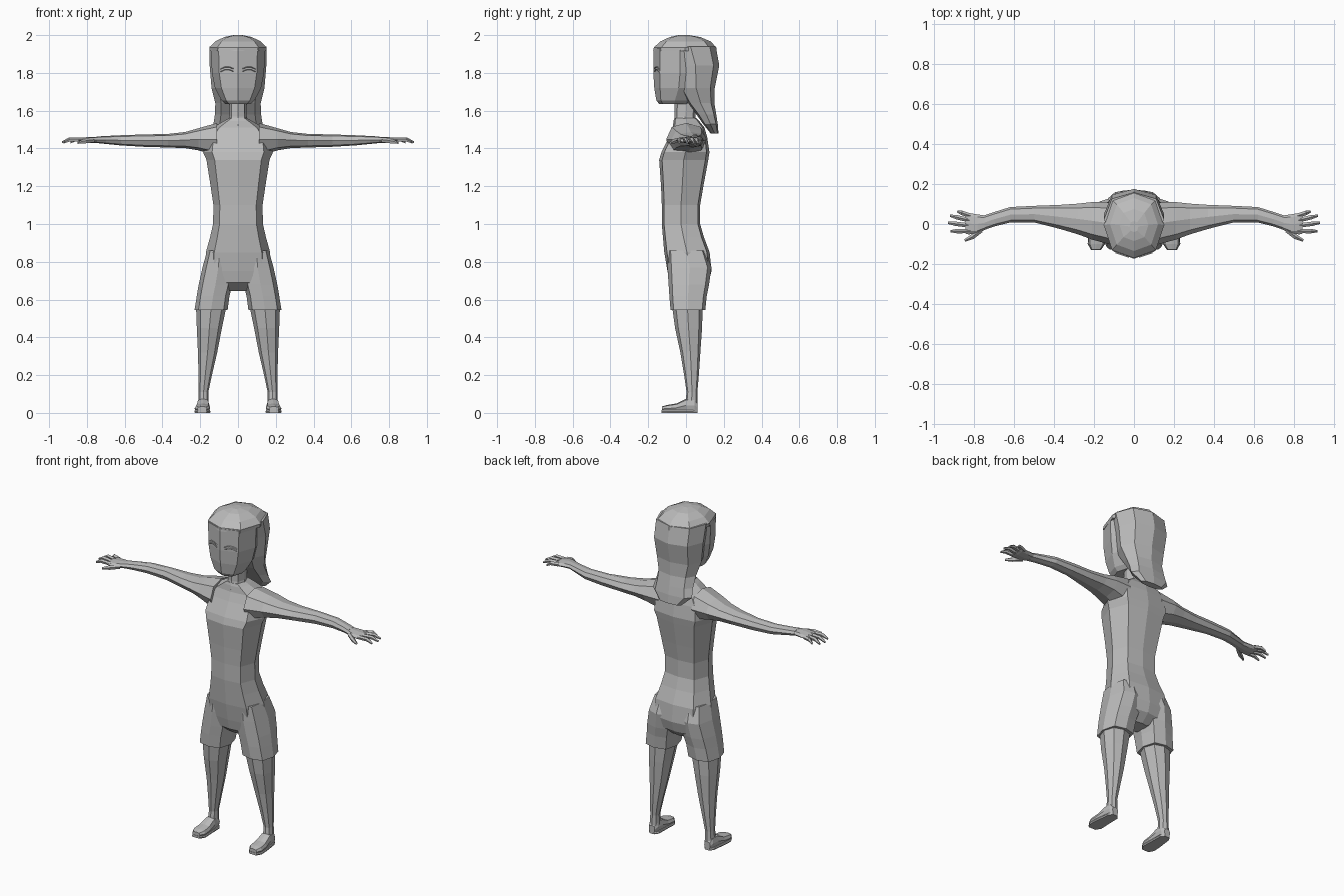
import bpy, bmesh, math
from mathutils import Vector

skin = bpy.data.materials.new("plain grey")
skin.diffuse_color = (0.5, 0.5, 0.5, 1)


def finish(name, bm, mirror=False):
    bmesh.ops.recalc_face_normals(bm, faces=bm.faces)
    me = bpy.data.meshes.new(name)
    bm.to_mesh(me)
    bm.free()
    me.materials.append(skin)
    ob = bpy.data.objects.new(name, me)
    bpy.context.collection.objects.link(ob)
    if mirror:
        ob.modifiers.new("mirror", 'MIRROR').use_axis[0] = True
    return ob


def bridge(name, rings, mirror=False):
    """Skin a list of point rings and cap both ends."""
    bm = bmesh.new()
    loops = [[bm.verts.new(p) for p in r] for r in rings]
    n = len(loops[0])
    for a, b in zip(loops, loops[1:]):
        for i in range(n):
            j = (i + 1) % n
            bm.faces.new((a[i], a[j], b[j], b[i]))
    bm.faces.new(loops[0])
    bm.faces.new(loops[-1])
    return finish(name, bm, mirror)


def loft(name, axis, sections, k=(0.72, 0.76), mirror=False):
    """Eight-sided sections (position, a0, a1, b0, b1) stacked along an axis."""
    kx, ky = k
    unit = [(0, -1), (kx, -ky), (1, 0), (kx, ky), (0, 1), (-kx, ky), (-1, 0), (-kx, -ky)]
    rings = []
    for p, a0, a1, b0, b1 in sections:
        ring = []
        for u, v in unit:
            c = [(a0 + a1) / 2 + u * (a1 - a0) / 2, (b0 + b1) / 2 + v * (b1 - b0) / 2]
            c.insert(axis, p)
            ring.append(c)
        rings.append(ring)
    return bridge(name, rings, mirror)


def centred(rows):
    return [(z, -rx, rx, f, b) for z, rx, f, b in rows]


# torso, from crotch to collar: z, half width, front, back
loft("torso", 2, centred([
    (0.645, 0.05, -0.03, 0.07), (0.69, 0.14, -0.085, 0.12),
    (0.75, 0.172, -0.098, 0.135), (0.85, 0.170, -0.115, 0.125),
    (0.93, 0.148, -0.122, 0.095), (1.0, 0.132, -0.128, 0.075),
    (1.1, 0.130, -0.128, 0.075), (1.2, 0.145, -0.132, 0.092),
    (1.34, 0.167, -0.142, 0.118), (1.38, 0.185, -0.130, 0.124),
    (1.46, 0.175, -0.090, 0.112), (1.51, 0.135, -0.070, 0.098),
    (1.545, 0.075, -0.066, 0.07), (1.56, 0.048, -0.062, 0.055)]), k=(0.74, 0.88))

# neck
loft("neck", 2, centred([(1.52, 0.06, -0.07, 0.055), (1.57, 0.046, -0.06, 0.05),
                         (1.68, 0.046, -0.06, 0.06)]))

# shorts legs and bare legs
loft("shorts_leg", 2, [
    (0.86, 0.03, 0.163, -0.10, 0.105), (0.77, 0.02, 0.188, -0.098, 0.135),
    (0.68, 0.03, 0.208, -0.092, 0.122), (0.62, 0.045, 0.218, -0.088, 0.11),
    (0.545, 0.055, 0.230, -0.082, 0.102)], k=(0.76, 0.82), mirror=True)
loft("leg", 2, [
    (0.56, 0.062, 0.222, -0.073, 0.088), (0.45, 0.085, 0.218, -0.058, 0.085),
    (0.32, 0.110, 0.212, -0.030, 0.076), (0.2, 0.138, 0.209, -0.010, 0.068),
    (0.11, 0.157, 0.208, 0.003, 0.060), (0.04, 0.155, 0.212, -0.005, 0.062)], mirror=True)

# feet run from heel to toe
loft("foot", 1, [
    (0.062, 0.165, 0.205, 0.008, 0.05), (0.045, 0.155, 0.214, 0.004, 0.075),
    (0.0, 0.152, 0.218, 0.004, 0.075), (-0.05, 0.148, 0.226, 0.004, 0.05),
    (-0.1, 0.147, 0.230, 0.004, 0.042), (-0.128, 0.165, 0.215, 0.008, 0.034)],
    k=(0.8, 0.8), mirror=True)
loft("sole", 1, [
    (0.062, 0.168, 0.202, 0, 0.012), (0.04, 0.150, 0.217, 0, 0.014),
    (-0.04, 0.148, 0.228, 0, 0.014), (-0.1, 0.145, 0.232, 0, 0.014),
    (-0.13, 0.165, 0.215, 0, 0.014)], k=(0.92, 1.0), mirror=True)

# arms and palms run outward along x
loft("arm", 0, [
    (0.11, -0.105, 0.108, 1.36, 1.535), (0.21, -0.078, 0.110, 1.39, 1.507),
    (0.28, -0.052, 0.102, 1.402, 1.487), (0.37, -0.025, 0.096, 1.405, 1.477),
    (0.5, 0.008, 0.091, 1.409, 1.474), (0.62, 0.008, 0.085, 1.416, 1.470),
    (0.7, -0.012, 0.060, 1.424, 1.466), (0.75, -0.030, 0.044, 1.429, 1.463)], mirror=True)
loft("palm", 0, [
    (0.74, -0.026, 0.042, 1.430, 1.462), (0.785, -0.048, 0.048, 1.429, 1.461),
    (0.83, -0.052, 0.056, 1.430, 1.457), (0.845, -0.048, 0.052, 1.434, 1.453)], mirror=True)


def finger(name, points, r):
    """Five-sided tapering finger through base, knuckle and tip."""
    rings = []
    pts = [Vector(p) for p in points]
    side = (pts[-1] - pts[0]).cross(Vector((0, 0, 1))).normalized()
    for p, s in zip(pts, (1.0, 1.0, 0.5)):
        rings.append([p + side * (r * s * math.cos(t)) + Vector((0, 0, r * s * math.sin(t)))
                      for t in (math.tau * i / 5 + math.pi / 2 for i in range(5))])
    bridge(name, rings, mirror=True)


for name, y0, tx, ty in (("little_finger", 0.042, 0.885, 0.063), ("ring_finger", 0.018, 0.922, 0.042),
                         ("middle_finger", -0.008, 0.932, 0.006), ("index_finger", -0.035, 0.920, -0.036)):
    finger(name, [(0.82, y0, 1.445), ((0.82 + tx * 2) / 3, (y0 + ty * 2) / 3, 1.447), (tx, ty, 1.432)], 0.0115)
finger("thumb", [(0.765, -0.03, 1.443), (0.81, -0.064, 1.438), (0.848, -0.083, 1.430)], 0.013)

# head
loft("head", 2, centred([
    (1.635, 0.066, -0.142, 0.02), (1.655, 0.088, -0.157, 0.04),
    (1.72, 0.122, -0.168, 0.09), (1.80, 0.138, -0.173, 0.11),
    (1.93, 0.143, -0.172, 0.11)]))

# hair: rounded cap, then the long back part
loft("hair_cap", 2, centred([
    (1.915, 0.150, -0.174, 0.163), (1.935, 0.152, -0.170, 0.160),
    (1.967, 0.120, -0.135, 0.130), (1.99, 0.072, -0.085, 0.075),
    (2.0, 0.022, -0.04, 0.015)]))
loft("hair_back", 2, centred([
    (1.94, 0.150, -0.11, 0.158), (1.84, 0.150, -0.075, 0.176),
    (1.72, 0.140, -0.045, 0.152), (1.64, 0.120, 0.005, 0.150),
    (1.58, 0.122, 0.055, 0.160), (1.53, 0.130, 0.09, 0.168),
    (1.48, 0.075, 0.13, 0.172)]), k=(0.74, 0.76))

# brow and eyelid ridges follow the slanted face
for name, z in (("brow", 1.826), ("eyelid", 1.812)):
    bm = bmesh.new()
    cols = []
    for x, dz in ((0.025, -0.004), (0.045, 0.004), (0.07, 0.004), (0.092, -0.006)):
        y = -0.173 + 0.34 * x
        cols.append([bm.verts.new((x, y + o, z + dz + h))
                     for o, h in ((0.004, 0.004), (-0.005, 0.001), (0.004, -0.004))])
    for a, b in zip(cols, cols[1:]):
        for i in range(3):
            j = (i + 1) % 3
            bm.faces.new((a[i], a[j], b[j], b[i]))
    bm.faces.new(cols[0])
    bm.faces.new(cols[-1])
    finish(name, bm, mirror=True)
